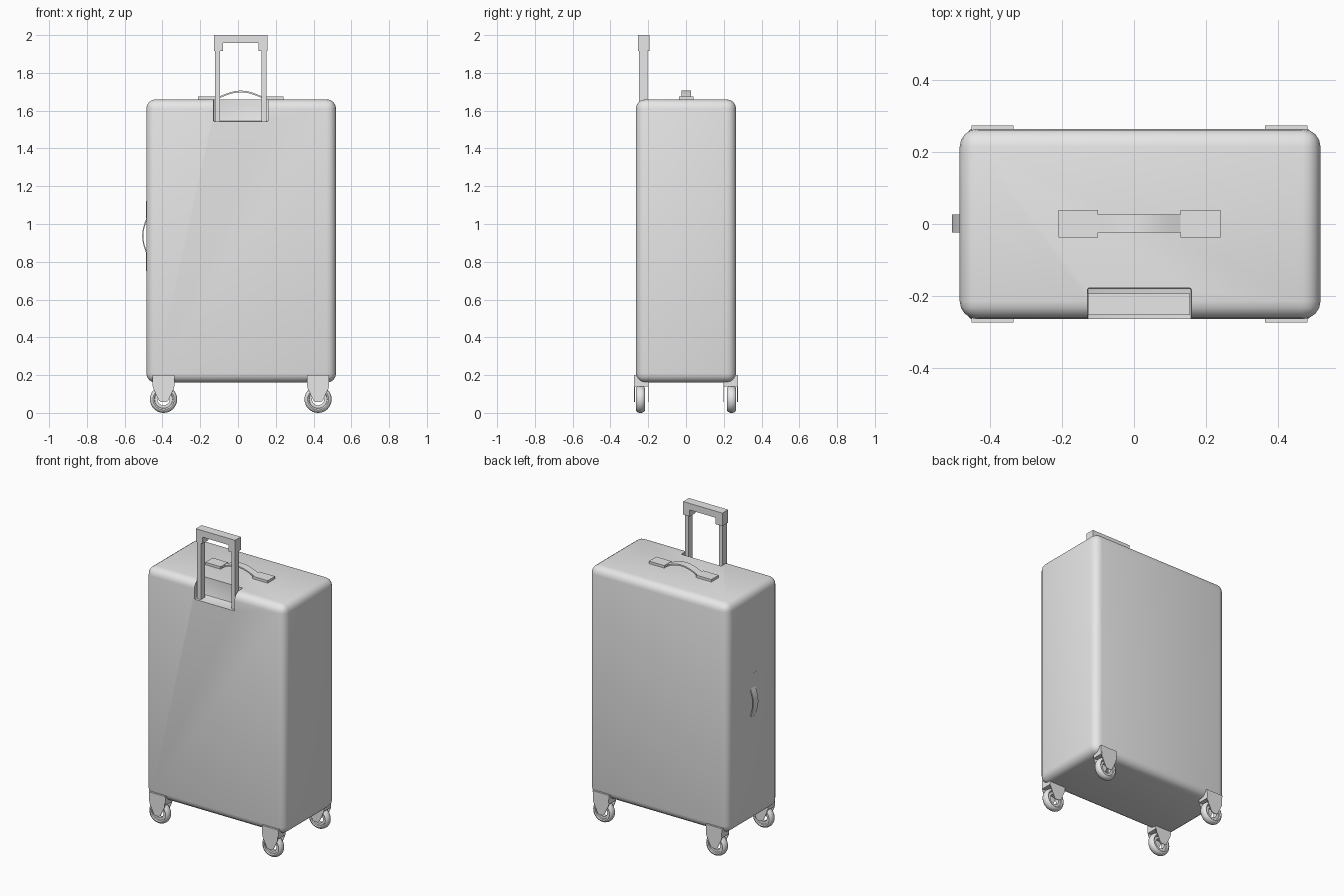
import bpy, bmesh, math
from mathutils import Matrix, Vector

cube = bpy.data.objects.get("Cube")
if cube:
    bpy.data.objects.remove(cube, do_unlink=True)

grey = bpy.data.materials.new("plain grey")
grey.use_nodes = True
grey.diffuse_color = (0.8, 0.8, 0.8, 1)
grey.node_tree.nodes["Principled BSDF"].inputs["Base Color"].default_value = (0.8, 0.8, 0.8, 1)

CX = 0.017          # centre line of the case
CASE_TOP = 1.66


def finish(name, bm):
    bmesh.ops.recalc_face_normals(bm, faces=bm.faces)
    mesh = bpy.data.meshes.new(name)
    bm.to_mesh(mesh)
    bm.free()
    mesh.materials.append(grey)
    obj = bpy.data.objects.new(name, mesh)
    bpy.context.collection.objects.link(obj)
    return obj


def select(obj):
    bpy.ops.object.select_all(action='DESELECT')
    obj.select_set(True)
    bpy.context.view_layer.objects.active = obj


def smooth(obj, angle=35):
    select(obj)
    bpy.ops.object.shade_smooth_by_angle(angle=math.radians(angle))


def box(name, low, high):
    low, high = Vector(low), Vector(high)
    bm = bmesh.new()
    bmesh.ops.create_cube(bm, size=1)
    for v in bm.verts:
        v.co = (low + high) / 2 + v.co * (high - low)
    return finish(name, bm)


def prism(name, outline, y0, y1):
    """Extrude an x-z outline along y."""
    bm = bmesh.new()
    face = bm.faces.new([bm.verts.new((x, y0, z)) for x, z in outline])
    new = bmesh.ops.extrude_face_region(bm, geom=[face])["geom"]
    bmesh.ops.translate(bm, vec=(0, y1 - y0, 0),
                        verts=[g for g in new if isinstance(g, bmesh.types.BMVert)])
    return finish(name, bm)


def bevel(obj, width, segments):
    mod = obj.modifiers.new("rounding", 'BEVEL')
    mod.width, mod.segments = width, segments
    select(obj)
    bpy.ops.object.modifier_apply(modifier=mod.name)


# Case with the rounded pocket for the pull handle
case = box("case", (CX - 0.5025, -0.265, 0.16), (CX + 0.5025, 0.265, CASE_TOP))
bevel(case, 0.05, 4)
pocket = box("pocket_cutter", (-0.13, -0.35, 1.543), (0.16, -0.178, 1.8))
bevel(pocket, 0.006, 2)
pocket.hide_render = True
cut = case.modifiers.new("pocket", 'BOOLEAN')
cut.operation, cut.solver, cut.object = 'DIFFERENCE', 'EXACT', pocket
select(case)
bpy.ops.object.modifier_apply(modifier=cut.name)
bpy.data.objects.remove(pocket, do_unlink=True)
smooth(case)

# Pull handle: two tubes and a notched grip
for side, x in (("right", -0.122), ("left", 0.125)):
    box("pull_tube_" + side, (x, -0.248, 1.543), (x + 0.027, -0.205, 1.93))
prism("pull_grip", [(-0.128, 1.915), (-0.08, 1.915), (-0.08, 1.957), (0.108, 1.957),
                    (0.108, 1.915), (0.156, 1.915), (0.156, 2.0), (-0.128, 2.0)],
      -0.253, -0.193)


# Carry handles: two end plates and an arched strap, built lying flat
def carry_handle(name, size, matrix):
    gap, end = 0.115 * size, 0.226 * size
    parts = [box(name + "_plate_a", (-end, -0.037, -0.004), (-gap, 0.039, 0.016)),
             box(name + "_plate_b", (gap, -0.037, -0.004), (end, 0.039, 0.016))]
    steps = 16
    arc = [(gap * 1.04 * (2 * i / steps - 1),
            0.006 + 0.034 * math.sin(math.pi * i / steps)) for i in range(steps + 1)]
    outline = [(x, z + 0.006) for x, z in arc] + [(x, z - 0.003) for x, z in reversed(arc)]
    parts.append(prism(name + "_strap", outline, -0.023, 0.026))
    smooth(parts[2])
    for part in parts:
        part.data.transform(matrix)


carry_handle("top_handle", 1, Matrix.Translation((CX - 0.002, 0, CASE_TOP)))
carry_handle("side_handle", 0.82, Matrix.Translation((CX - 0.492, 0, 0.937))
             @ Matrix.Rotation(-math.pi / 2, 4, 'Y') @ Matrix.Diagonal((1, 1, 0.7, 1)))


# Wheels: a rounded tyre on a narrower open rim, lathed about y
def wheel(name, x, y):
    half = [(0.032, 0.013), (0.047, 0.013), (0.049, 0.020), (0.056, 0.024),
            (0.063, 0.022), (0.069, 0.014), (0.072, 0.005)]
    ring = half + [(r, -w) for r, w in reversed(half)]
    bm = bmesh.new()
    verts = [bm.verts.new((x + r, y + w, 0.072)) for r, w in ring]
    edges = [bm.edges.new((verts[i - 1], verts[i])) for i in range(len(verts))]
    bmesh.ops.spin(bm, geom=verts + edges, cent=(x, y, 0.072), axis=(0, 1, 0),
                   angle=2 * math.pi, steps=32)
    bmesh.ops.remove_doubles(bm, verts=bm.verts, dist=0.0002)
    smooth(finish(name, bm), 40)


# Four castors: housing, two tapering cheeks and a wheel
for end, sy in (("front", -1), ("back", 1)):
    for side, sx in (("right", -1), ("left", 1)):
        tag = end + "_" + side
        x, y = CX - 0.002 + sx * 0.409, sy * 0.241
        inner, outer = sorted((sy * 0.200, sy * 0.273))
        box("castor_housing_" + tag, (x - 0.059, inner, 0.14), (x + 0.059, outer, 0.2))
        cheek = [(-0.059, 0.2), (0.059, 0.2), (0.055, 0.13), (0.024, 0.064),
                 (0.012, 0.057), (-0.012, 0.057), (-0.024, 0.064), (-0.055, 0.13)]
        for part, cy in (("inner", sy * 0.200), ("outer", sy * 0.273)):
            prism("castor_cheek_" + part + "_" + tag, [(x + a, b) for a, b in cheek],
                  cy - 0.002, cy + 0.002)
        wheel("wheel_" + tag, x, y)
